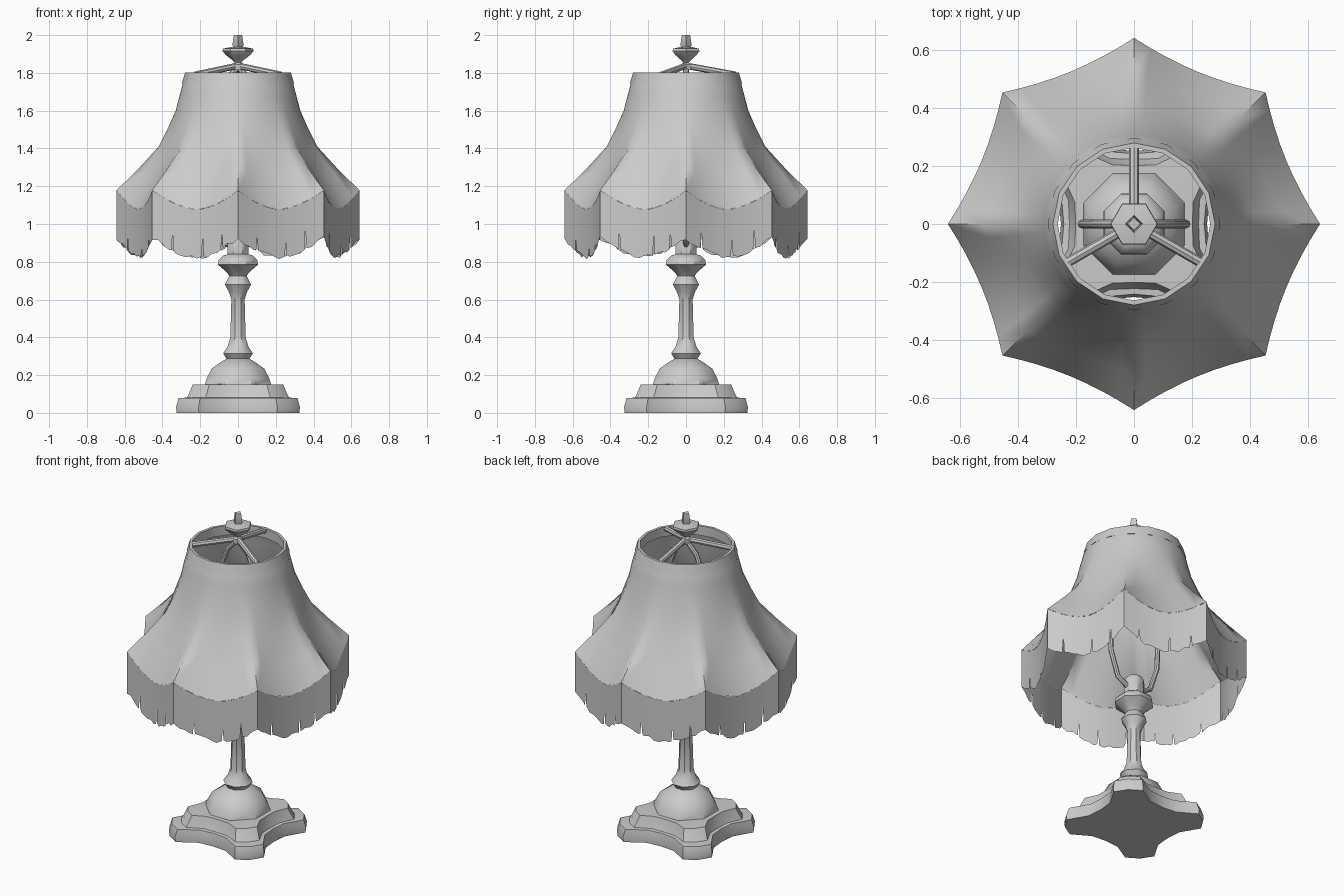
import bpy, bmesh, math, random
from mathutils import Vector

if "Cube" in bpy.data.objects:
    bpy.data.objects.remove(bpy.data.objects["Cube"])

random.seed(4)
grey = bpy.data.materials.new("light_grey")
grey.diffuse_color = (0.6, 0.6, 0.6, 1)
grey.use_nodes = True
grey.node_tree.nodes["Principled BSDF"].inputs["Base Color"].default_value = grey.diffuse_color


def finish(name, bm, angle=40, solid=True):
    """Turn a bmesh into a named, smoothly shaded object."""
    if solid:
        bmesh.ops.recalc_face_normals(bm, faces=bm.faces)
    me = bpy.data.meshes.new(name)
    bm.to_mesh(me)
    bm.free()
    me.materials.append(grey)
    ob = bpy.data.objects.new(name, me)
    bpy.context.collection.objects.link(ob)
    bpy.ops.object.select_all(action='DESELECT')
    ob.select_set(True)
    bpy.context.view_layer.objects.active = ob
    bpy.ops.object.shade_smooth_by_angle(angle=math.radians(angle))
    return ob


def loft(name, rings, caps=True, loop=False, angle=40, solid=True):
    """Skin a stack of closed rings of points."""
    bm = bmesh.new()
    rows = [[bm.verts.new(p) for p in ring] for ring in rings]
    pairs = list(zip(rows, rows[1:])) + ([(rows[-1], rows[0])] if loop else [])
    for a, b in pairs:
        for i in range(len(a)):
            j = (i + 1) % len(a)
            bm.faces.new((a[i], a[j], b[j], b[i]))
    if caps:
        bm.faces.new(rows[0][::-1])
        bm.faces.new(rows[-1])
    return finish(name, bm, angle, solid)


def lathe(name, profile, sides, turn=0.0, **kw):
    rings = [[(r * math.cos(turn + math.tau * i / sides),
               r * math.sin(turn + math.tau * i / sides), z)
              for i in range(sides)] for r, z in profile]
    return loft(name, rings, **kw)


def tube(name, points, radius, sides=8):
    """Round bar through points lying in one vertical plane."""
    pts = [Vector(p) for p in points]
    flat = pts[-1] - pts[0]
    side = Vector((-flat.y, flat.x, 0)).normalized()
    rings = []
    for i, p in enumerate(pts):
        along = (pts[min(i + 1, len(pts) - 1)] - pts[max(i - 1, 0)]).normalized()
        up = along.cross(side)
        rings.append([p + radius * (math.cos(math.tau * k / sides) * side
                                    + math.sin(math.tau * k / sides) * up)
                      for k in range(sides)])
    return loft(name, rings)


# Four-footed base: one lobe repeated on each diagonal
LOBE = [(0, 0.25), (20, 0.275), (32.5, 0.385), (45, 0.395), (57.5, 0.385), (70, 0.275)]


def lobed_ring(scale, soft, z):
    ring = []
    for q in range(4):
        for deg, r in LOBE:
            a = math.radians(deg + 90 * q)
            rr = scale * (r + soft * (0.33 - r))
            ring.append((rr * math.cos(a), rr * math.sin(a), z))
    return ring


loft("base_feet", [lobed_ring(1.0, 0, 0), lobed_ring(1.01, 0, 0.03),
                   lobed_ring(0.97, 0, 0.078), lobed_ring(0.8, 0.1, 0.082)])
loft("base_step", [lobed_ring(0.86, 0.15, 0.075), lobed_ring(0.82, 0.15, 0.1),
                   lobed_ring(0.76, 0.2, 0.15), lobed_ring(0.5, 0.4, 0.152)])

# Dome and turned column
EIGHTH = math.pi / 8
lathe("base_dome", [(0.19, 0.15), (0.18, 0.18), (0.15, 0.235), (0.10, 0.268),
                    (0.06, 0.29)], 8, EIGHTH)
lathe("column", [(0.055, 0.27), (0.085, 0.315), (0.06, 0.35), (0.044, 0.4),
                 (0.038, 0.6), (0.052, 0.64), (0.075, 0.68), (0.05, 0.725),
                 (0.065, 0.745), (0.115, 0.785), (0.11, 0.81), (0.085, 0.833),
                 (0.06, 0.84)], 8, EIGHTH)
lathe("socket", [(0.06, 0.83), (0.062, 0.93), (0.045, 0.96)], 8, EIGHTH)

# Harp: a bent wire on both sides carrying the shade
for s, side in ((-1, "left"), (1, "right")):
    tube("harp_" + side, [(s * x, 0, z) for x, z in
                          ((0.05, 0.89), (0.12, 0.93), (0.17, 1.08), (0.18, 1.3),
                           (0.14, 1.58), (0.07, 1.76), (0.0, 1.83))], 0.015)

# Three shade arms and finial
for i in range(3):
    a = math.radians(90 + 120 * i)
    tube("shade_arm_%d" % (i + 1), [(0, 0, 1.838),
         (0.262 * math.cos(a), 0.262 * math.sin(a), 1.79)], 0.017)
lathe("finial", [(0.03, 1.815), (0.03, 1.845), (0.018, 1.855), (0.03, 1.868),
                 (0.065, 1.895), (0.082, 1.915), (0.08, 1.928), (0.03, 1.938)], 6)
lathe("finial_tip", [(0.02, 1.93), (0.03, 1.945), (0.022, 2.0)], 4)


# Shade: eight pointed corners with inward-curving, scalloped edges between
def rim(t):
    """Outline position, radius share and scallop drop at t (0..8)."""
    k = math.floor(t)
    u = t - k
    c = [Vector((math.cos(math.pi / 4 * n), math.sin(math.pi / 4 * n))) * 0.643
         for n in (k, k + 1)]
    p = c[0].lerp(c[1], u)
    p *= 1 - 0.04 * 4 * u * (1 - u)
    return p, p.length / 0.643, 0.1 * (1 - abs(2 * u - 1) ** 1.8)


def shade_point(t, r, z, w):
    p, share, drop = rim(t)
    d = p.normalized() * r * (1 - w * (1 - share))
    return (d.x, d.y, z - drop * w ** 2)


SHADE = [(0.643, 1.178, 1), (0.525, 1.295, 0.75), (0.42, 1.41, 0.45), (0.372, 1.505, 0.25),
         (0.33, 1.6, 0.1), (0.309, 1.68, 0), (0.292, 1.745, 0), (0.272, 1.79, 0)]
loft("shade", [[shade_point(i / 8, *row) for i in range(64)] for row in SHADE],
     caps=False, angle=60, solid=False)
lathe("shade_top_band", [(0.266, 1.742), (0.298, 1.74), (0.28, 1.803), (0.264, 1.803)],
      16, caps=False, loop=True)

# Fringe: hanging cloth with a ragged hem and narrow slits
marks = []
for k in range(8):
    slits = [u + random.uniform(-0.03, 0.03) for u in (0.2, 0.58, 0.82)]
    for j in range(16):
        u = j / 16
        if all(abs(u - s) > 0.025 for s in slits):
            marks.append((k + u, random.uniform(-0.012, 0.012)))
    for s in slits:
        marks += [(k + s - 0.012, 0.0), (k + s, random.uniform(0.07, 0.11)),
                  (k + s + 0.012, 0.005)]
marks.sort()
top, hem = [], []
for t, lift in marks:
    p, share, drop = rim(t)
    top.append((p.x, p.y, 1.178 - drop))
    hem.append((p.x, p.y, 0.925 - drop + lift))
loft("fringe", [hem, top], caps=False, angle=30, solid=False)
